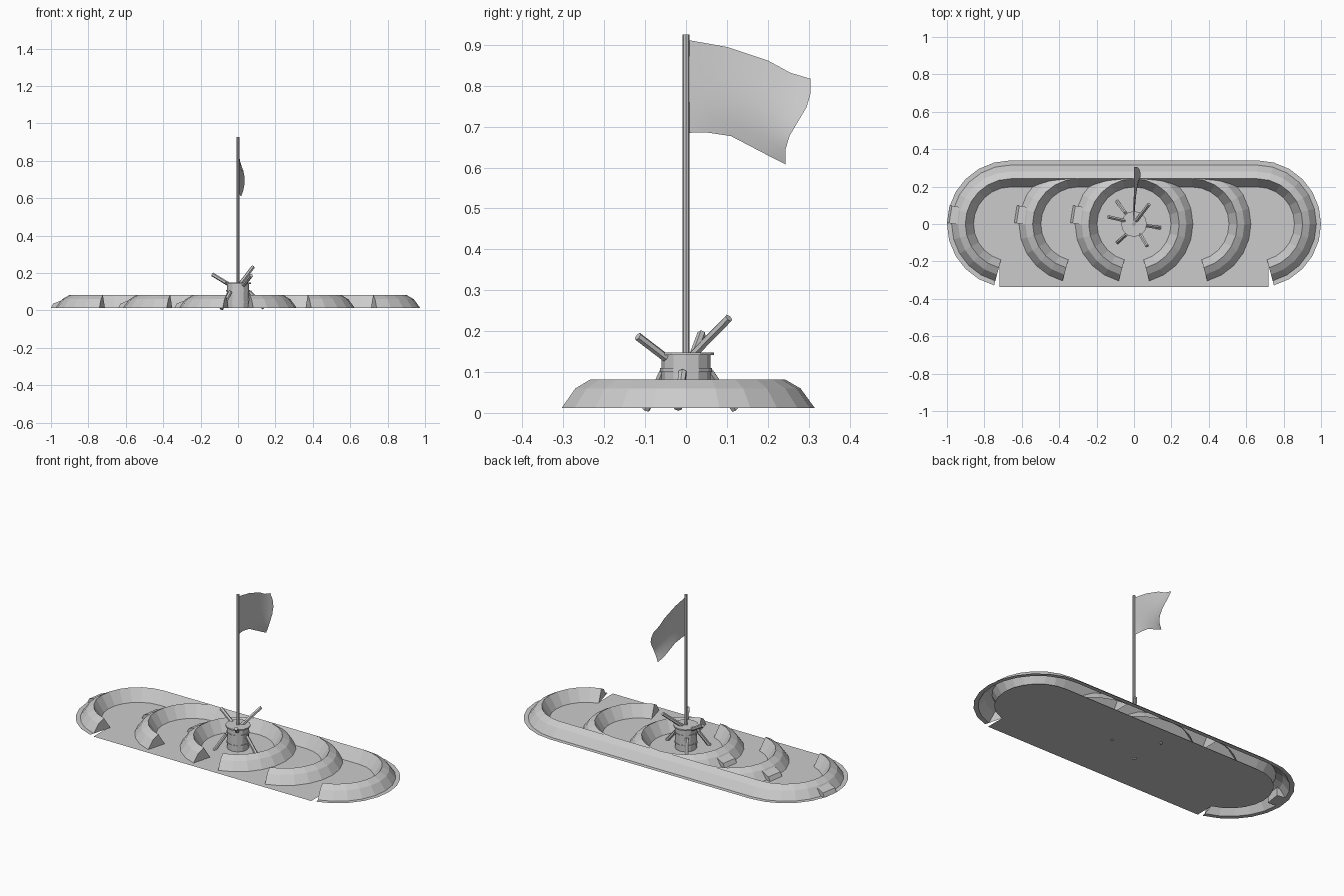
import bpy, bmesh, math
from mathutils import Vector, Matrix

if "Cube" in bpy.data.objects:
    bpy.data.objects.remove(bpy.data.objects["Cube"])

Z0 = 0.012
RING = [(0.315, Z0), (0.28, 0.06), (0.242, 0.082), (0.198, Z0)]
GAP = -75  # angle at which each wall ends, beside the front opening
END = 0.66


def make(name, verts, faces):
    me = bpy.data.meshes.new(name)
    me.from_pydata([tuple(v) for v in verts], [], faces)
    me.update()
    ob = bpy.data.objects.new(name, me)
    bpy.context.collection.objects.link(ob)
    return ob


def fix_normals(ob):
    bm = bmesh.new()
    bm.from_mesh(ob.data)
    bmesh.ops.recalc_face_normals(bm, faces=bm.faces)
    bm.to_mesh(ob.data)
    bm.free()


def arc(cx, a0, a1, n=11):
    return [(cx, math.radians(a0 + (a1 - a0) * i / n)) for i in range(n + 1)]


def sweep(name, path, profile):
    """Sweep an open-bottomed profile around a path of (centre x, angle)."""
    n = len(profile)
    verts = [(cx + r * math.cos(a), r * math.sin(a), z)
             for cx, a in path for r, z in profile]
    faces = [(i * n + j, (i + 1) * n + j, (i + 1) * n + j + 1, i * n + j + 1)
             for i in range(len(path) - 1) for j in range(n - 1)]
    k = n - 4  # skip the flange in the end caps
    last = (len(path) - 1) * n
    faces.append(tuple(range(k, n))[::-1])
    faces.append(tuple(last + j for j in range(k, n)))
    return make(name, verts, faces)


def rod(name, a, b, r, sides=6):
    a, b = Vector(a), Vector(b)
    bm = bmesh.new()
    rot = (b - a).to_track_quat('Z', 'Y').to_matrix().to_4x4()
    bmesh.ops.create_cone(bm, cap_ends=True, segments=sides, radius1=r, radius2=r,
                          depth=(b - a).length,
                          matrix=Matrix.Translation((a + b) / 2) @ rot)
    me = bpy.data.meshes.new(name)
    bm.to_mesh(me)
    bm.free()
    ob = bpy.data.objects.new(name, me)
    bpy.context.collection.objects.link(ob)
    return ob


# Outer wall with thin ground flange
outer = arc(END, GAP, 90) + arc(-END, 90, 180 - GAP)
sweep("outer_wall", outer, [(0.34, Z0)] + RING)

# Inner walls: two half rings and the central ring
sweep("middle_wall_right", arc(0.31, GAP, 90), RING)
sweep("middle_wall_left", arc(-0.3, 90, 180 - GAP), RING)
sweep("centre_wall", arc(0, GAP, 180 - GAP, 22), RING)

# Floor plate, reaching forward through the front opening
floor = [(-0.72, -0.337, Z0), (0.72, -0.337, Z0)]
floor += [(cx + 0.23 * math.cos(a), 0.23 * math.sin(a), Z0) for cx, a in outer]
make("floor", floor, [tuple(range(len(floor)))])

# Small steps on the left side of each wall
for label, cx in (("outer", -END), ("middle", -0.3), ("centre", 0)):
    prof = [(-0.337, Z0), (-0.325, 0.036), (-0.26, 0.062), (-0.26, Z0)]
    v = [(x, y, z) for y in (-0.047, 0.047) for x, z in prof]
    f = [(0, 1, 2, 3), (7, 6, 5, 4)] + [(i, i + 4, (i + 1) % 4 + 4, (i + 1) % 4) for i in range(4)]
    ob = make(label + "_step", v, f)
    ob.data.transform(Matrix.Translation((cx, 0, 0)) @ Matrix.Rotation(math.radians(-9), 4, 'Z'))
    fix_normals(ob)

# Barrel with bands and lid
rod("barrel", (0, 0, Z0), (0, 0, 0.142), 0.06, 12)
rod("barrel_lid", (0, 0, 0.141), (0, 0, 0.148), 0.069, 12)
for i, z in enumerate((0.045, 0.105)):
    rod("barrel_band_%d" % i, (0, 0, z - 0.005), (0, 0, z + 0.005), 0.063, 12)

# Poles poking out of the barrel and leaning against it
sticks = [((0.01, 0.015, 0.14), (0.08, 0.105, 0.232)),
          ((0.03, -0.05, 0.135), (0.07, -0.118, 0.187)),
          ((-0.05, 0.018, 0.14), (-0.138, 0.038, 0.193)),
          ((-0.045, 0.058, 0.1), (-0.09, 0.12, 0.009)),
          ((0.062, -0.008, 0.1), (0.138, -0.02, 0.012)),
          ((-0.04, -0.055, 0.1), (-0.088, -0.098, 0.009))]
for i, (a, b) in enumerate(sticks):
    rod("stick_%d" % i, a, b, 0.0105)

# Flag pole
rod("flag_pole", (0, 0, 0.1), (0, 0, 0.926), 0.008, 8)


# Waving flag, blended between its top and bottom edge
def edge(pts, t):
    s = t * (len(pts) - 1)
    i = min(int(s), len(pts) - 2)
    return Vector(pts[i]).lerp(Vector(pts[i + 1]), s - i)


top = [(0.005, 0.912), (0.1, 0.895), (0.2, 0.862), (0.255, 0.832), (0.305, 0.817)]
bottom = [(0.005, 0.685), (0.05, 0.686), (0.11, 0.677), (0.2, 0.63), (0.243, 0.608)]
NU, NV = 8, 6
verts = []
for i in range(NU + 1):
    for j in range(NV + 1):
        u, v = i / NU, j / NV
        p = edge(top, u).lerp(edge(bottom, u), v)
        y = p.x + 0.012 * u ** 3 * math.sin(2 * math.pi * v)
        x = u * 0.036 * math.sin(math.pi * v * 0.85) - 0.012 * math.sin(math.pi * u) * v
        verts.append((x, y, p.y))
W = NV + 1
flag = make("flag", verts, [(i * W + j, i * W + j + 1, (i + 1) * W + j + 1, (i + 1) * W + j)
                            for i in range(NU) for j in range(NV)])
for p in flag.data.polygons:
    p.use_smooth = True
